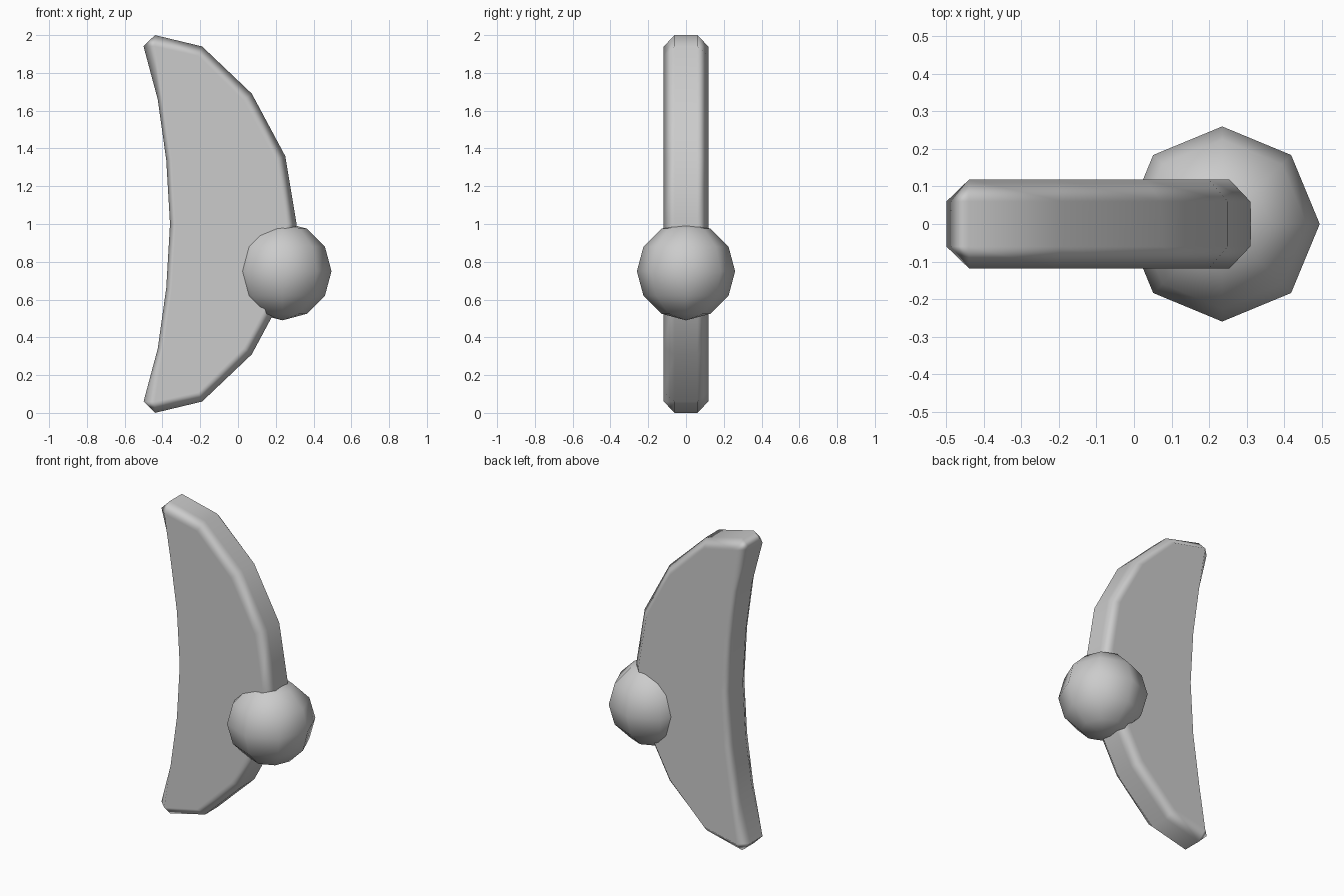
import bpy, bmesh

if "Cube" in bpy.data.objects:
    bpy.data.objects.remove(bpy.data.objects["Cube"])

# Upper-half profiles (x, z), mirrored about z = 1; both run from convex middle to concave middle
RIM = [(0.31, 1.0), (0.25, 1.36), (0.073, 1.69), (-0.19, 1.94), (-0.44, 2.0),
       (-0.5, 1.94), (-0.425, 1.66), (-0.38, 1.34), (-0.36, 1.0)]
FACE = [(0.255, 1.0), (0.20, 1.34), (0.03, 1.655), (-0.21, 1.89), (-0.44, 1.94),
        (-0.44, 1.94), (-0.395, 1.66), (-0.35, 1.34), (-0.33, 1.0)]


def full(half):
    return half + [(x, 2 - z) for x, z in reversed(half[1:-1])]


def finish(name, bm):
    bmesh.ops.recalc_face_normals(bm, faces=bm.faces)
    for f in bm.faces:
        f.smooth = True
    mesh = bpy.data.meshes.new(name)
    bm.to_mesh(mesh)
    bm.free()
    ob = bpy.data.objects.new(name, mesh)
    bpy.context.collection.objects.link(ob)
    return ob


# Crescent blade with chamfered rim, lofted from front to back
bm = bmesh.new()
rings = [[bm.verts.new((x, y, z)) for x, z in full(profile)]
         for profile, y in ((FACE, -0.118), (RIM, -0.06), (RIM, 0.06), (FACE, 0.118))]
for a, b in zip(rings, rings[1:]):
    n = len(a)
    for i in range(n):
        j = (i + 1) % n
        bm.faces.new((a[i], a[j], b[j], b[i]))
bm.faces.new(rings[0])
bm.faces.new(rings[-1])
bmesh.ops.remove_doubles(bm, verts=bm.verts, dist=0.001)
blade = finish("crescent_blade", bm)
weighted = blade.modifiers.new("flat_sides", 'WEIGHTED_NORMAL')
weighted.weight = 100

# Low-poly ball knob on the convex edge
bm = bmesh.new()
bmesh.ops.create_uvsphere(bm, u_segments=8, v_segments=6, radius=0.26)
knob = finish("ball_knob", bm)
knob.location = (0.235, 0, 0.75)
